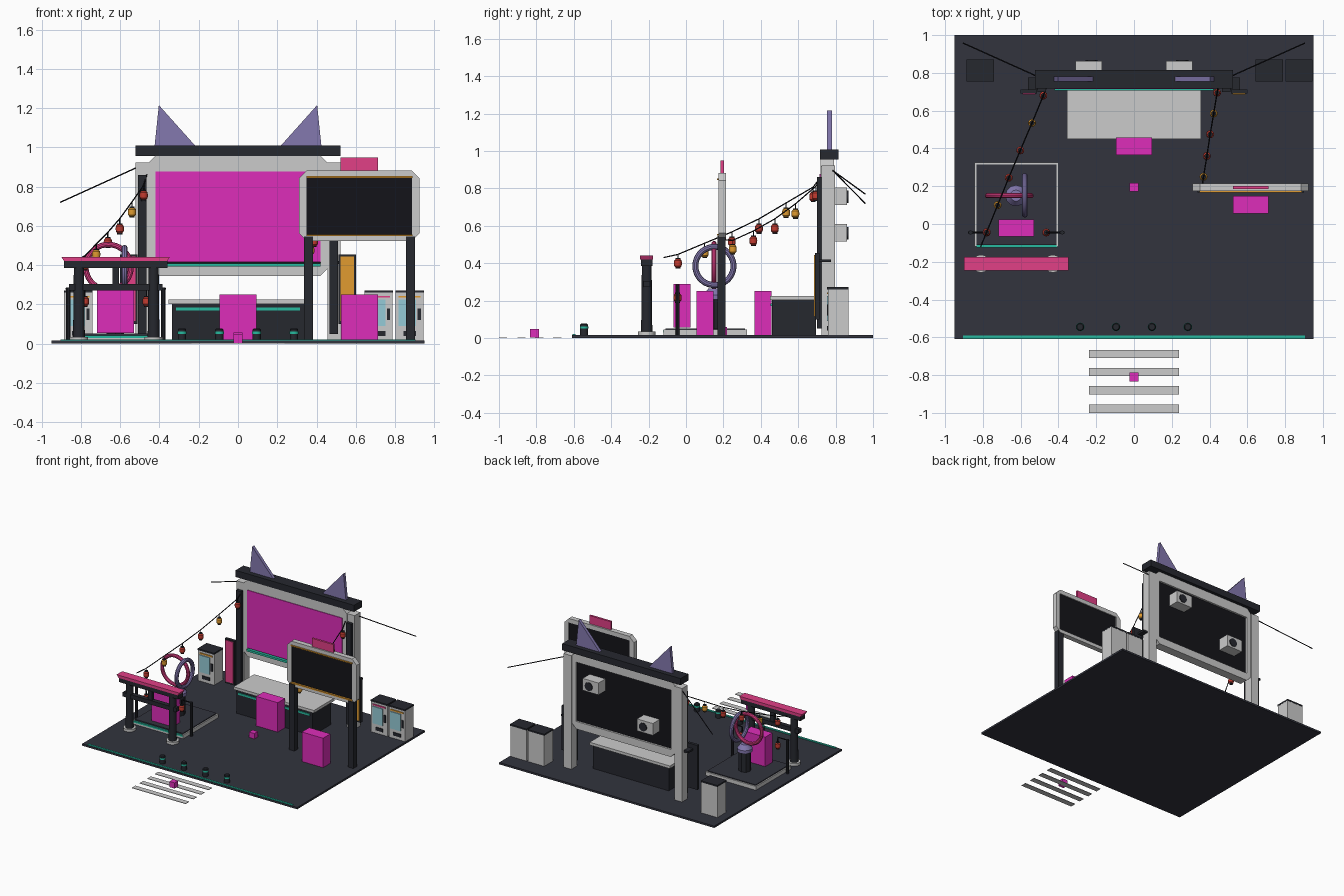
import bpy, bmesh, math
from mathutils import Vector

if "Cube" in bpy.data.objects:
    bpy.data.objects.remove(bpy.data.objects["Cube"])

COL = dict(ground=(.032, .034, .048), dark=(.019, .021, .028), black=(.007, .007, .01),
           magenta=(.73, .027, .49), pink=(.75, .05, .24), purple=(.23, .19, .43),
           teal=(.02, .5, .35), orange=(.75, .33, .03), red=(.55, .045, .03), glass=(.3, .6, .68))
MATS = {}
for k, c in COL.items():
    MATS[k] = bpy.data.materials.new(k)
    MATS[k].diffuse_color = (*c, 1)


def finish(bm, name, mat):
    bmesh.ops.recalc_face_normals(bm, faces=bm.faces)
    me = bpy.data.meshes.new(name)
    bm.to_mesh(me)
    bm.free()
    ob = bpy.data.objects.new(name, me)
    bpy.context.collection.objects.link(ob)
    if mat:
        me.materials.append(MATS[mat])
    return ob


def smooth(ob):
    bpy.ops.object.select_all(action='DESELECT')
    ob.select_set(True)
    bpy.context.view_layer.objects.active = ob
    bpy.ops.object.shade_smooth_by_angle(angle=math.radians(35))


def box(name, x0, x1, y0, y1, z0, z1, mat=None):
    bm = bmesh.new()
    bmesh.ops.create_cube(bm, size=1)
    for v in bm.verts:
        v.co = (x0 + (v.co.x + .5) * (x1 - x0), y0 + (v.co.y + .5) * (y1 - y0), z0 + (v.co.z + .5) * (z1 - z0))
    return finish(bm, name, mat)


def prism(name, pts, y0, y1, mat=None, hole=None):
    """Extrude an xz outline along y, optionally with a hole of equal point count."""
    bm = bmesh.new()
    loops = [[bm.verts.new((x, y, z)) for x, z in p] for p in ([pts, hole] if hole else [pts]) for y in (y0, y1)]
    n = len(pts)

    def bridge(a, b):
        for i in range(n):
            bm.faces.new((a[i], a[(i + 1) % n], b[(i + 1) % n], b[i]))
    bridge(loops[0], loops[1])
    if hole:
        bridge(loops[2], loops[3])
        bridge(loops[0], loops[2])
        bridge(loops[1], loops[3])
    else:
        bm.faces.new(loops[0])
        bm.faces.new(loops[1])
    return finish(bm, name, mat)


def octagon(x0, x1, z0, z1, c):
    return [(x0 + c, z0), (x1 - c, z0), (x1, z0 + c), (x1, z1 - c), (x1 - c, z1), (x0 + c, z1), (x0, z1 - c), (x0, z0 + c)]


def lathe(name, profile, loc, mat=None, n=16):
    """Closed turned shape from (radius, z) pairs."""
    bm = bmesh.new()
    rings = [[bm.verts.new((loc[0] + r * math.cos(math.tau * i / n), loc[1] + r * math.sin(math.tau * i / n), loc[2] + z))
              for i in range(n)] for r, z in profile]
    for a, b in zip(rings, rings[1:]):
        for i in range(n):
            bm.faces.new((a[i], a[(i + 1) % n], b[(i + 1) % n], b[i]))
    bm.faces.new(rings[0])
    bm.faces.new(rings[-1])
    ob = finish(bm, name, mat)
    smooth(ob)
    return ob


def cable(name, pts, r=.0035):
    cu = bpy.data.curves.new(name, 'CURVE')
    cu.dimensions = '3D'
    cu.bevel_depth, cu.bevel_resolution, cu.use_fill_caps = r, 1, True
    sp = cu.splines.new('POLY')
    sp.points.add(len(pts) - 1)
    for p, c in zip(sp.points, pts):
        p.co = (*c, 1)
    cu.materials.append(MATS['black'])
    ob = bpy.data.objects.new(name, cu)
    bpy.context.collection.objects.link(ob)
    bpy.ops.object.select_all(action='DESELECT')
    ob.select_set(True)
    bpy.context.view_layer.objects.active = ob
    bpy.ops.object.convert(target='MESH')


def lantern(x, y, z, mat):
    lathe('lantern_body', [(.013, -.022), (.02, -.014), (.021, 0), (.02, .014), (.013, .022)], (x, y, z), mat, 12)
    for s in (-1, 1):
        lathe('lantern_cap', [(.013, -.004), (.013, .004)], (x, y, z + s * .024), 'dark', 12)


def ring(name, loc, rot, R, r, mat):
    bpy.ops.mesh.primitive_torus_add(location=loc, rotation=rot, major_radius=R, minor_radius=r,
                                     major_segments=40, minor_segments=10)
    ob = bpy.context.object
    ob.name = name
    ob.data.materials.append(MATS[mat])
    smooth(ob)


# plaza, crossing and kerb
box('plaza_slab', -.95, .95, -.61, 1, 0, .015, 'ground')
box('kerb_light', -.905, .905, -.606, -.59, .013, .021, 'teal')
for y in (-.688, -.784, -.88, -.978):
    box('crossing_stripe', -.237, .237, y - .022, y + .022, 0, .004)
for x in (-.285, -.095, .095, .285):
    lathe('bollard', [(.021, 0), (.021, .06), (.016, .065)], (x, -.545, .012), 'dark')
    lathe('bollard_band', [(.023, 0), (.023, .012)], (x, -.545, .05), 'teal')

# placeholder blocks
for b in ((-.095, .095, .365, .458, .015, .25), (.525, .713, .055, .148, .015, .25), (-.717, -.53, -.067, .025, .055, .29),
          (-.023, .023, .173, .218, .013, .058), (-.023, .023, -.833, -.787, .003, .048)):
    box('marker_block', *b, 'magenta')

# main display with pointed ears
prism('display_frame', octagon(-.46, .46, .345, .96, .042), .72, .79, None, octagon(-.42, .42, .405, .878, .0005))
box('display_screen', -.42, .42, .715, .745, .417, .878, 'magenta')
box('display_back', -.422, .422, .745, .775, .403, .88, 'black')
box('display_light', -.42, .42, .708, .735, .392, .408, 'teal')
box('roof_beam', -.523, .523, .717, .815, .955, 1.008, 'dark')
for s in (-1, 1):
    def span(a, b):
        return sorted((s * a, s * b))
    prism('ear', [(s * .425, 1.005), (s * .215, 1.005), (s * .403, 1.215)], .755, .78, 'purple')
    box('display_pillar', *span(.455, .523), .725, .797, .01, .922)
    box('pillar_trim', *span(.465, .51), .7, .727, .05, .86, 'dark')
    # hanging side signs
    box('side_sign', *span(.513, .6), .69, .713, .1, .455, 'dark')
    box('side_sign_face', *span(.522, .591), .685, .695, .115, .445, 'pink' if s < 0 else 'orange')
    box('sign_bracket', *span(.5, .56), .713, .775, .405, .42, 'dark')
    # rear fan units
    z = .56 if s < 0 else .755
    box('fan_unit', *span(.17, .31), .77, .862, z - .045, z + .05)
    ob = lathe('fan_grille', [(.033, 0), (.033, .006)], (0, 0, 0), 'dark')
    ob.rotation_euler.x = -math.pi / 2
    ob.location = (s * .24 + .015, .862, z)
    # stay cables
    cable('stay_cable', [(s * .52, .785, .895), (s * .905, .958, .72 if s < 0 else .77)])

# counter
box('counter_body', -.335, .335, .46, .695, .01, .205, 'dark')
box('counter_top', -.355, .355, .45, .71, .203, .225)
box('counter_light', -.315, .315, .453, .465, .17, .185, 'teal')

# vending machines
for x, m in ((-.885, 'orange'), (.645, 'pink'), (.802, 'orange')):
    box('vending_body', x, x + .143, .76, .868, .01, .262)
    box('vending_top', x - .001, x + .144, .755, .87, .26, .272, 'dark')
    box('vending_glass', x + .015, x + .105, .754, .765, .09, .225, 'glass')
    box('vending_stripe', x + .015, x + .128, .754, .765, .234, .244, m)
    box('vending_slot', x + .04, x + .105, .754, .765, .04, .065, 'dark')
    box('vending_panel', x + .113, x + .13, .754, .765, .12, .18, 'dark')

# secondary display on two posts
prism('side_display_frame', octagon(.31, .925, .522, .883, .04), .175, .215, None, octagon(.35, .887, .55, .85, .001))
box('side_display_screen', .348, .889, .182, .207, .547, .853, 'black')
for z in (.548, .845):
    box('side_display_light', .348, .889, .167, .185, z, z + .009, 'orange')
box('side_display_topper', .523, .713, .185, .202, .88, .948, 'pink')
for x in (.335, .855):
    box('side_display_post', x, x + .046, .168, .212, .01, .545, 'dark')

# gate
prism('gate_roof', [(-.885, .42), (-.36, .42), (-.347, .442), (-.9, .442)], -.246, -.176, 'pink')
box('gate_upper_beam', -.885, -.36, -.24, -.18, .385, .421, 'dark')
box('gate_lower_beam', -.86, -.385, -.228, -.192, .272, .305, 'dark')
box('gate_strut', -.64, -.605, -.222, -.198, .3, .39, 'dark')
for x in (-.81, -.43):
    lathe('gate_post', [(.03, 0), (.026, .36)], (x, -.21, .03), 'dark')
    lathe('gate_footing', [(.047, 0), (.047, .025)], (x, -.21, .01))

# plinth and ring sculpture
box('plinth_base', -.845, -.4, -.12, .325, .01, .033)
box('plinth_edge', -.835, -.41, -.11, .315, .03, .052, 'ground')
box('plinth_light', -.835, -.405, -.124, -.108, .03, .042, 'teal')
for a in ((-.845, -.835, -.12, .325), (-.41, -.4, -.12, .325), (-.845, -.4, .315, .325)):
    box('plinth_rim', *a, .03, .045)
lathe('pedestal', [(.045, 0), (.045, .16)], (-.625, .15, .05), 'dark', 8)
lathe('pedestal_cap', [(.056, 0), (.056, .025), (.03, .06)], (-.625, .15, .205), 'purple', 12)
ring('pink_ring', (-.66, .15, .39), (math.pi / 2, 0, 0), .115, .014, 'pink')
ring('purple_ring', (-.578, .152, .385), (0, math.pi / 2, 0), .102, .016, 'purple')

# lantern posts flanking the plinth
for x, d in ((-.865, .085), (-.38, -.085)):
    lathe('lantern_post', [(.011, 0), (.011, .275)], (x, -.045, .01), 'dark', 10)
    cable('lantern_arm', [(x - d * .15, -.045, .28), (x + d, -.045, .28), (x + d, -.045, .24)], .005)
    lantern(x + d, -.045, .215, 'red')

# lantern strings
left = [(-.48, .68, .755), (-.54, .535, .67), (-.602, .39, .585), (-.663, .245, .515), (-.722, .1, .455), (-.78, -.043, .4)]
right = [(.44, .695, .76), (.422, .585, .665), (.403, .475, .585), (.386, .36, .52), (.368, .25, .475)]
for pts, a, b in ((left, (-.465, .72, .86), (-.812, -.12, .43)), (right, (.445, .72, .86), (.36, .19, .525))):
    n = len(pts)
    tops = []
    for i, p in enumerate(pts):
        lift = .052 if i < n - 1 else .047
        tops.append((p[0], p[1], p[2] + lift))
        lantern(*p, 'orange' if i in (1, 4) else 'red')
        cable('lantern_hook', [p, tops[-1]], .003)
    cable('lantern_string', [a] + tops + [b])

for m in bpy.data.materials:
    if m.users and not m.is_grease_pencil:
        m.use_nodes = True
        m.node_tree.nodes["Principled BSDF"].inputs["Base Color"].default_value = m.diffuse_color
